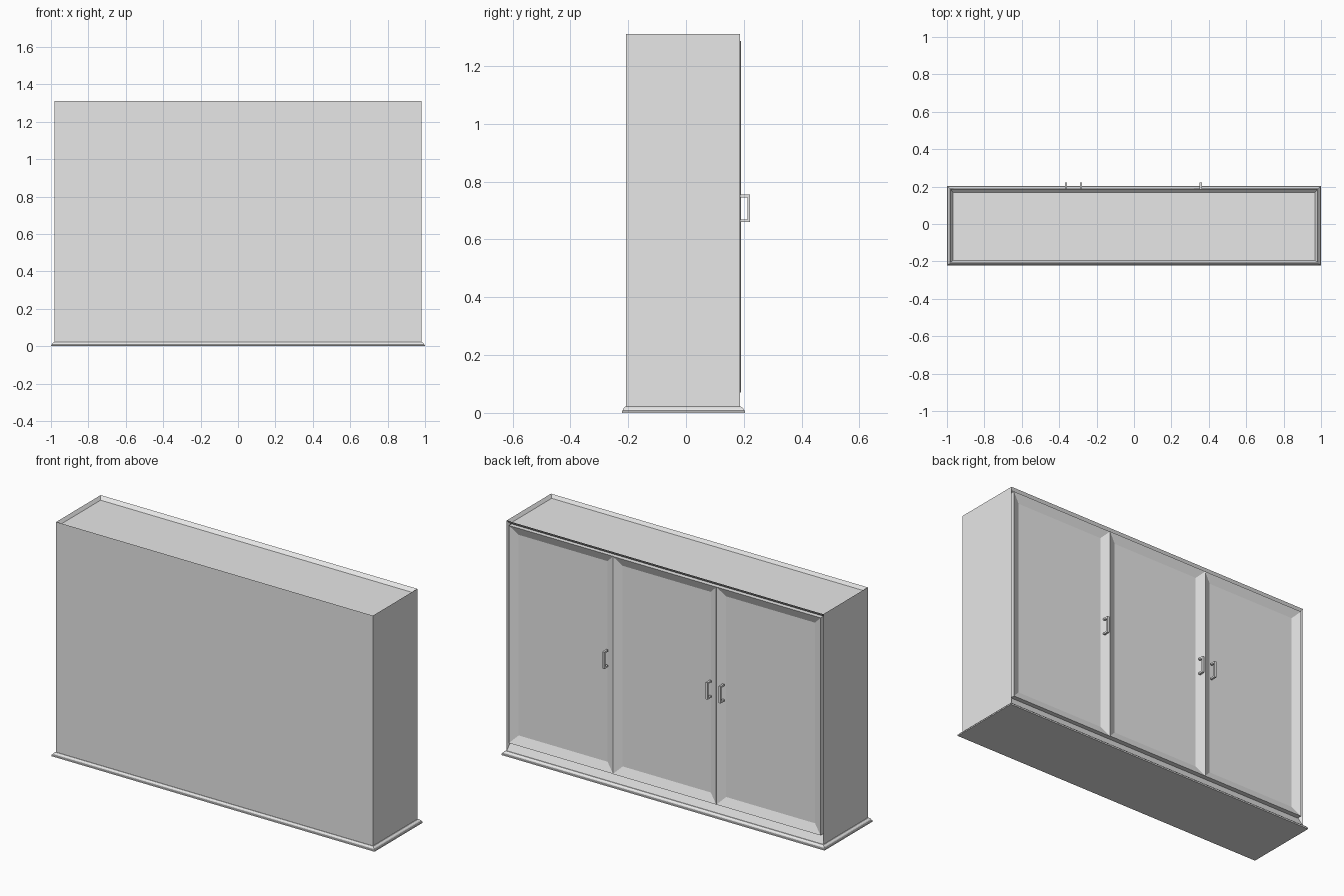
import bpy
import bmesh
from mathutils import Vector

cube = bpy.data.objects.get("Cube")
if cube:
    bpy.data.objects.remove(cube, do_unlink=True)

grey = bpy.data.materials.new("plain_grey")
grey.use_nodes = True
grey.diffuse_color = (0.8, 0.8, 0.8, 1)
grey.node_tree.nodes["Principled BSDF"].inputs["Base Color"].default_value = grey.diffuse_color


def new_box(lo, hi):
    bm = bmesh.new()
    bmesh.ops.create_cube(bm, size=1)
    for v in bm.verts:
        v.co = [lo[i] if v.co[i] < 0 else hi[i] for i in range(3)]
    bm.normal_update()
    return bm


def recess(bm, axis, margin, depth):
    """Sink a pocket into the outermost face on the positive side of an axis."""
    face = max(bm.faces, key=lambda f: f.calc_center_median()[axis])
    bmesh.ops.inset_individual(bm, faces=[face], thickness=margin)
    for v in face.verts:
        v.co[axis] -= depth
    bm.normal_update()


def finish(bm, name):
    bmesh.ops.recalc_face_normals(bm, faces=bm.faces)
    mesh = bpy.data.meshes.new(name)
    bm.to_mesh(mesh)
    bm.free()
    mesh.materials.append(grey)
    obj = bpy.data.objects.new(name, mesh)
    bpy.context.collection.objects.link(obj)
    return obj


FRONT, BACK = -0.207, 0.186
DOOR_LOW, DOOR_HIGH = 0.07, 1.287

# Cabinet body: sunken top and an opening for the doors
body = new_box((-0.98, FRONT, 0.02), (0.98, BACK, 1.31))
recess(body, 2, 0.018, 0.018)
back = max(body.faces, key=lambda f: f.calc_center_median().y)
bmesh.ops.inset_individual(body, faces=[back], thickness=0.015)
for v in back.verts:
    v.co.y -= 0.024
    v.co.z = DOOR_LOW if v.co.z < 0.5 else DOOR_HIGH
finish(body, "cabinet_body")

# Stepped base moulding
base = bmesh.new()
rings = []
for z, out in ((0, 0.02), (0.007, 0.02), (0.009, 0.016), (0.015, 0.013), (0.022, 0.004), (0.022, -0.01)):
    x, y0, y1 = 0.98 + out, FRONT - out * 0.73, BACK + out * 0.92
    rings.append([base.verts.new(p) for p in ((-x, y0, z), (x, y0, z), (x, y1, z), (-x, y1, z))])
for a, b in zip(rings, rings[1:]):
    for i in range(4):
        j = (i + 1) % 4
        base.faces.new((a[i], a[j], b[j], b[i]))
base.faces.new(rings[0][::-1])
base.faces.new(rings[-1])
finish(base, "base_moulding")

# Three doors with sunken panels, the middle one slightly proud
for name, x0, x1, proud in (("left_door", 0.32, 0.965, 0.002),
                            ("middle_door", -0.32, 0.32, 0.004),
                            ("right_door", -0.965, -0.32, 0.0035)):
    door = new_box((x0, 0.162, DOOR_LOW), (x1, BACK + proud, DOOR_HIGH))
    recess(door, 1, 0.067, 0.02)
    finish(door, name)

# Square U-shaped handles
for name, x in (("left_handle", 0.357), ("middle_handle", -0.283), ("right_handle", -0.363)):
    handle = bmesh.new()
    half, bar = 0.006, 0.0095
    outline = ((BACK, 0.66), (0.2215, 0.66), (0.2215, 0.755), (BACK, 0.755),
               (BACK, 0.755 - bar), (0.2215 - bar, 0.755 - bar),
               (0.2215 - bar, 0.66 + bar), (BACK, 0.66 + bar))
    profile = handle.faces.new([handle.verts.new((x - half, y, z)) for y, z in outline])
    side = bmesh.ops.extrude_face_region(handle, geom=[profile])["geom"]
    verts = [g for g in side if isinstance(g, bmesh.types.BMVert)]
    bmesh.ops.translate(handle, verts=verts, vec=Vector((2 * half, 0, 0)))
    finish(handle, name)
